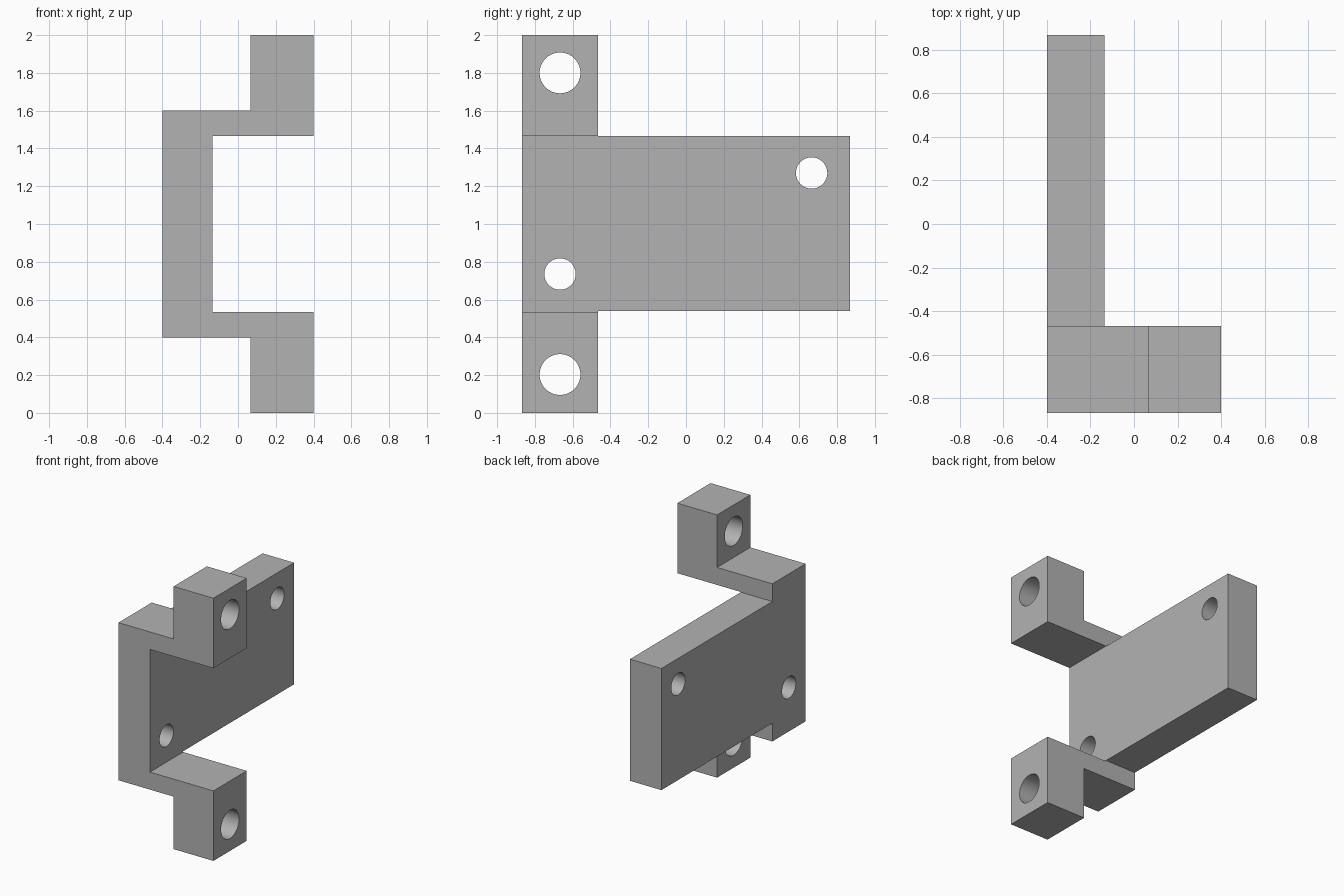
import bpy
import bmesh
import math
from mathutils import Matrix, Vector

cube = bpy.data.objects.get("Cube")
if cube:
    bpy.data.objects.remove(cube, do_unlink=True)

grey = bpy.data.materials.new("plain grey")
grey.use_nodes = True
grey.diffuse_color = (0.45, 0.45, 0.45, 1)
grey.node_tree.nodes["Principled BSDF"].inputs["Base Color"].default_value = grey.diffuse_color

FRONT, STEP, BACK = -0.867, -0.467, 0.867
LEFT, RIGHT = 0.4, -0.4
PLATE_IN = -0.135


def make_object(name, bm):
    bmesh.ops.recalc_face_normals(bm, faces=bm.faces)
    mesh = bpy.data.meshes.new(name)
    bm.to_mesh(mesh)
    bm.free()
    mesh.materials.append(grey)
    obj = bpy.data.objects.new(name, mesh)
    bpy.context.collection.objects.link(obj)
    return obj


def extrude_y(name, outline, y0, y1):
    """Extrude an (x, z) outline from y0 to y1."""
    bm = bmesh.new()
    face = bm.faces.new([bm.verts.new((x, y0, z)) for x, z in outline])
    moved = bmesh.ops.extrude_face_region(bm, geom=[face])["geom"]
    verts = [v for v in moved if isinstance(v, bmesh.types.BMVert)]
    bmesh.ops.translate(bm, verts=verts, vec=Vector((0, y1 - y0, 0)))
    return make_object(name, bm)


def boolean(target, tool, operation):
    mod = target.modifiers.new(tool.name, "BOOLEAN")
    mod.object, mod.operation, mod.solver = tool, operation, "EXACT"
    bpy.context.view_layer.objects.active = target
    bpy.ops.object.modifier_apply(modifier=mod.name)
    bpy.data.objects.remove(tool, do_unlink=True)


# Stepped bracket: lower half of the outline, mirrored about mid height
half = [(RIGHT, 0.4), (0.065, 0.4), (0.065, 0), (LEFT, 0),
        (LEFT, 0.533), (PLATE_IN, 0.533)]
outline = half + [(x, 2 - z) for x, z in reversed(half)]
bracket = extrude_y("mounting_bracket", outline, FRONT, STEP)

# Long plate running to the back
plate = extrude_y("back_plate", [(RIGHT, 0.539), (PLATE_IN, 0.539),
                                 (PLATE_IN, 1.465), (RIGHT, 1.465)], STEP, BACK)
boolean(bracket, plate, "UNION")

# Round through holes: two in the ears, two in the plate
for y, z, radius in [(-0.667, 0.203, 0.108), (-0.667, 1.8, 0.108),
                     (-0.667, 0.735, 0.083), (0.665, 1.27, 0.083)]:
    bm = bmesh.new()
    bmesh.ops.create_cone(bm, cap_ends=True, segments=64, radius1=radius,
                          radius2=radius, depth=2,
                          matrix=Matrix.Translation((0, y, z)) @ Matrix.Rotation(math.pi / 2, 4, "Y"))
    cutter = make_object("hole_cutter", bm)
    cutter.hide_render = True
    boolean(bracket, cutter, "DIFFERENCE")

# Smooth hole walls, sharp block edges
bpy.ops.object.select_all(action="DESELECT")
bracket.select_set(True)
bpy.context.view_layer.objects.active = bracket
bpy.ops.object.shade_smooth_by_angle(angle=math.radians(30))
